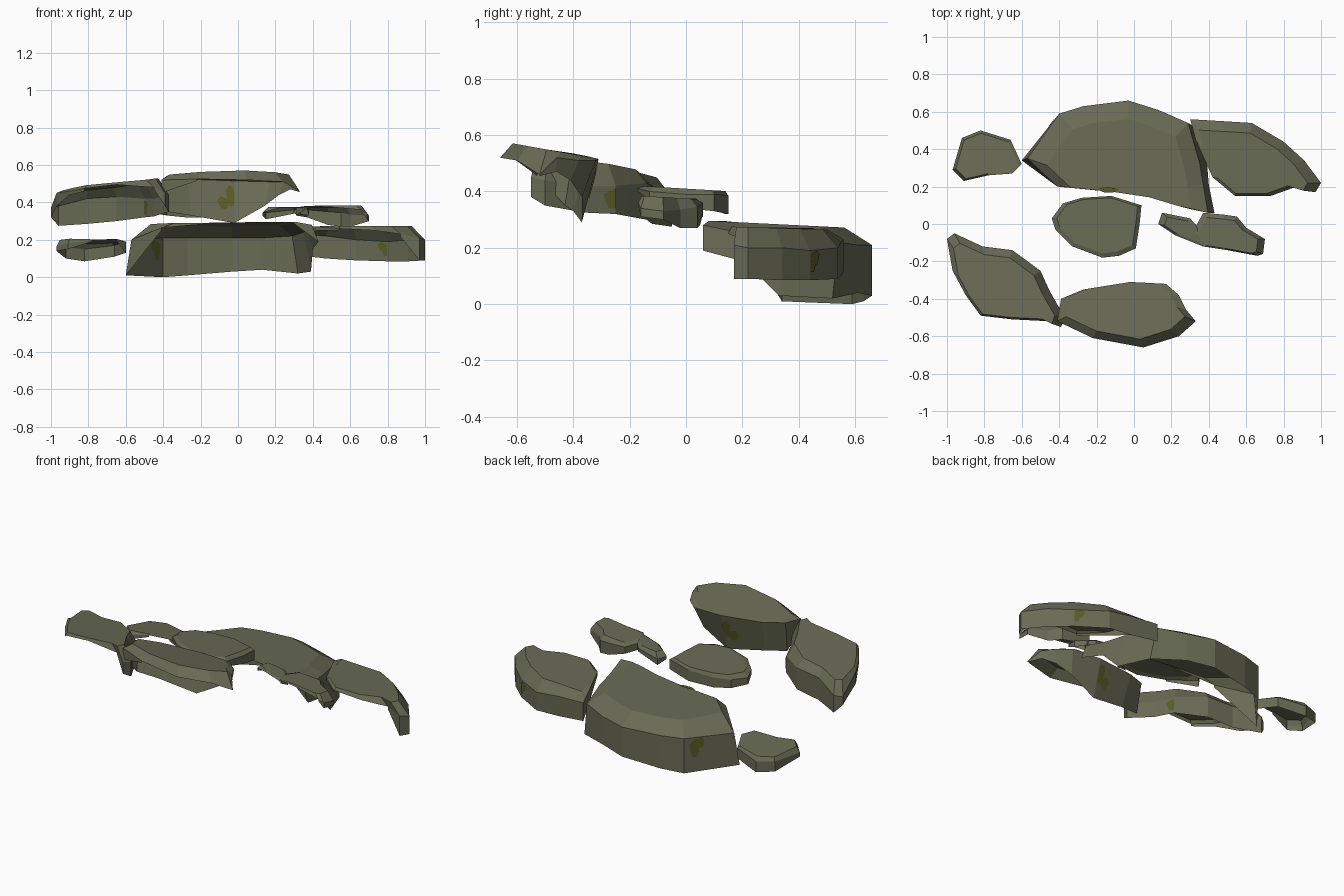
import bpy, bmesh, math
from mathutils import Vector


def material(name, rgb):
    m = bpy.data.materials.new(name)
    m.diffuse_color = (*rgb, 1)
    return m


STONE = material("grey green stone", (0.14, 0.146, 0.09))
MOSS = material("olive moss", (0.105, 0.112, 0.018))


def make_object(name, bm, mat):
    mesh = bpy.data.meshes.new(name)
    bm.to_mesh(mesh)
    bm.free()
    mesh.materials.append(mat)
    bpy.context.collection.objects.link(bpy.data.objects.new(name, mesh))


def moss_patch(name, a, b, d, e, blobs):
    """Flat blobs on both sides of quad a b d e; blob: (u, v, half width, half height)."""
    nrm = (b - a).cross(e - a).normalized()
    bm = bmesh.new()
    for u0, v0, w, h in blobs:
        for s in (0.004, -0.004):
            ring = []
            for t in range(8):
                ang = math.tau * (t + 0.5) / 8
                r = 1.1 if t % 3 else 0.85
                u = u0 + math.cos(ang) * w * r / (b - a).length
                v = v0 + math.sin(ang) * h * r / (e - a).length
                u, v = min(max(u, 0), 1), min(max(v, 0), 1)
                ring.append(bm.verts.new(a.lerp(b, u).lerp(e.lerp(d, u), v) + nrm * s))
            bm.faces.new(ring if s < 0 else ring[::-1])
    make_object(name, bm, MOSS)


def rock(name, rim, plane, scale, centre, moss=None):
    """Open stone shell: flat top, bevelled rim, and a wall down to the foot.
    rim: (x, y, rim z, foot z, foot dx, foot dy) clockwise, last two optional.
    plane: top height = a + b*x + c*y; the top is the rim scaled about centre."""
    bm = bmesh.new()
    n = len(rim)
    c = Vector(centre)
    inner, edge, foot = [], [], []
    for x, y, zr, zf, *shift in rim:
        i = c + (Vector((x, y)) - c) * scale
        dx, dy = shift or (0, 0)
        inner.append(bm.verts.new((*i, plane[0] + plane[1] * i.x + plane[2] * i.y)))
        edge.append(bm.verts.new((x, y, zr)))
        foot.append(bm.verts.new((x + dx, y + dy, zf)))
    bm.faces.new(inner[::-1])
    for k in range(n):
        j = (k + 1) % n
        bm.faces.new((inner[k], inner[j], edge[j], edge[k]))
        if max(rim[k][2] - rim[k][3], rim[j][2] - rim[j][3]) > 0.02:
            bm.faces.new((edge[k], edge[j], foot[j], foot[k]))
    if moss:
        k, blobs = moss
        j = (k + 1) % n
        moss_patch(name + "_moss", *(v.co.copy() for v in (edge[k], edge[j], foot[j], foot[k])), blobs)
    make_object(name, bm, STONE)


# highest slab at the front
rock("front_slab", [
    (-.41, -.52, .52, .45), (-.39, -.40, .535, .35, .01, -.03),
    (-.27, -.35, .525, .33, .02, -.05), (-.02, -.31, .515, .29, 0, -.06),
    (.17, -.32, .51, .38, -.03, -.05), (.24, -.38, .51, .44, -.02, -.03),
    (.28, -.46, .52, .47), (.33, -.52, .46, .455), (.24, -.60, .51, .50),
    (.05, -.66, .52, .515), (-.22, -.61, .525, .515)],
    (.46, 0, -.18), .86, (-.08, -.34), (2, [(.76, .55, .035, .03), (.93, .36, .03, .05)]))

# left slab
rock("left_slab", [
    (-1, -.08, .37, .32), (-.96, -.05, .38, .275), (-.81, -.12, .42, .285),
    (-.65, -.14, .43, .30), (-.50, -.25, .42, .32), (-.45, -.36, .42, .325),
    (-.37, -.50, .44, .35), (-.39, -.55, .45, .38), (-.45, -.52, .48, .47),
    (-.65, -.51, .495, .485), (-.82, -.49, .475, .46), (-.90, -.38, .46, .44),
    (-.97, -.25, .45, .38)],
    (.52, .085, -.085), .86, (-.75, -.43), (4, [(.1, .45, .035, .035)]))

# large back slab
rock("back_slab", [
    (-.57, .35, .20, .01, -.03, -.01), (-.40, .59, .21, 0), (-.27, .63, .21, .01),
    (-.03, .66, .21, .03), (.13, .61, .21, .04), (.29, .54, .22, .02, .03, -.02),
    (.35, .33, .24, .03, .04, 0), (.37, .21, .25, .15, .03, 0),
    (.395, .06, .28, .19, .035, 0), (.30, .08, .29, .285),
    (.10, .14, .295, .29), (-.10, .17, .29, .285), (-.41, .20, .265, .25)],
    (.30, 0, -.05), .8, (-.05, .17), (0, [(.8, .3, .03, .05), (.68, .15, .02, .03)]))

# moss on the front lip of the back slab
moss_patch("front_lip_moss", Vector((-.2, .2, .295)), Vector((-.07, .2, .295)),
           Vector((-.07, .165, .293)), Vector((-.2, .165, .293)), [(.5, .5, .055, .014)])

# right slab
rock("right_slab", [
    (.30, .56, .23, .12), (.47, .55, .22, .10), (.63, .54, .20, .09),
    (.80, .44, .19, .085), (.91, .34, .20, .085), (1, .22, .20, .09),
    (.97, .17, .21, .09), (.87, .20, .23, .215), (.73, .15, .25, .24),
    (.54, .15, .26, .25), (.42, .25, .27, .25), (.33, .45, .27, .20)],
    (.28, 0, -.03), .83, (.58, .22), (2, [(.85, .25, .03, .025), (.95, .5, .025, .025)]))

# centre stone
rock("centre_stone", [
    (-.44, .03, .38, .34), (-.38, .11, .38, .33), (-.28, .14, .38, .32),
    (-.12, .15, .385, .32), (.04, .10, .39, .33), (.03, 0, .39, .34),
    (.01, -.13, .40, .37), (-.08, -.17, .41, .40), (-.17, -.18, .41, .40),
    (-.33, -.12, .41, .40), (-.42, -.03, .40, .37)],
    (.41, 0, -.06), .9, (-.17, .05))

# small stones to the right of centre
rock("small_stone", [
    (.31, -.05, .37, .33), (.37, .06, .36, .32), (.48, .05, .35, .28),
    (.55, .04, .345, .27), (.60, -.02, .335, .27), (.70, -.08, .33, .30),
    (.69, -.16, .34, .31), (.66, -.17, .36, .35), (.50, -.14, .375, .37),
    (.37, -.12, .38, .37)],
    (.375, 0, -.06), .83, (.48, -.09))
rock("small_stone_tip", [
    (.13, 0, .345, .33), (.15, .06, .345, .31), (.30, .03, .36, .34),
    (.38, -.06, .37, .33), (.37, -.12, .37, .36), (.22, -.06, .37, .36)],
    (.375, 0, 0), .75, (.26, -.03))

# small stone at the back left
rock("back_left_stone", [
    (-.97, .29, .165, .14), (-.92, .46, .16, .10), (-.82, .50, .15, .085),
    (-.66, .45, .17, .11), (-.60, .32, .19, .13), (-.65, .27, .205, .195),
    (-.78, .26, .20, .19), (-.91, .23, .18, .15)],
    (.235, 0, -.12), .9, (-.8, .35))
